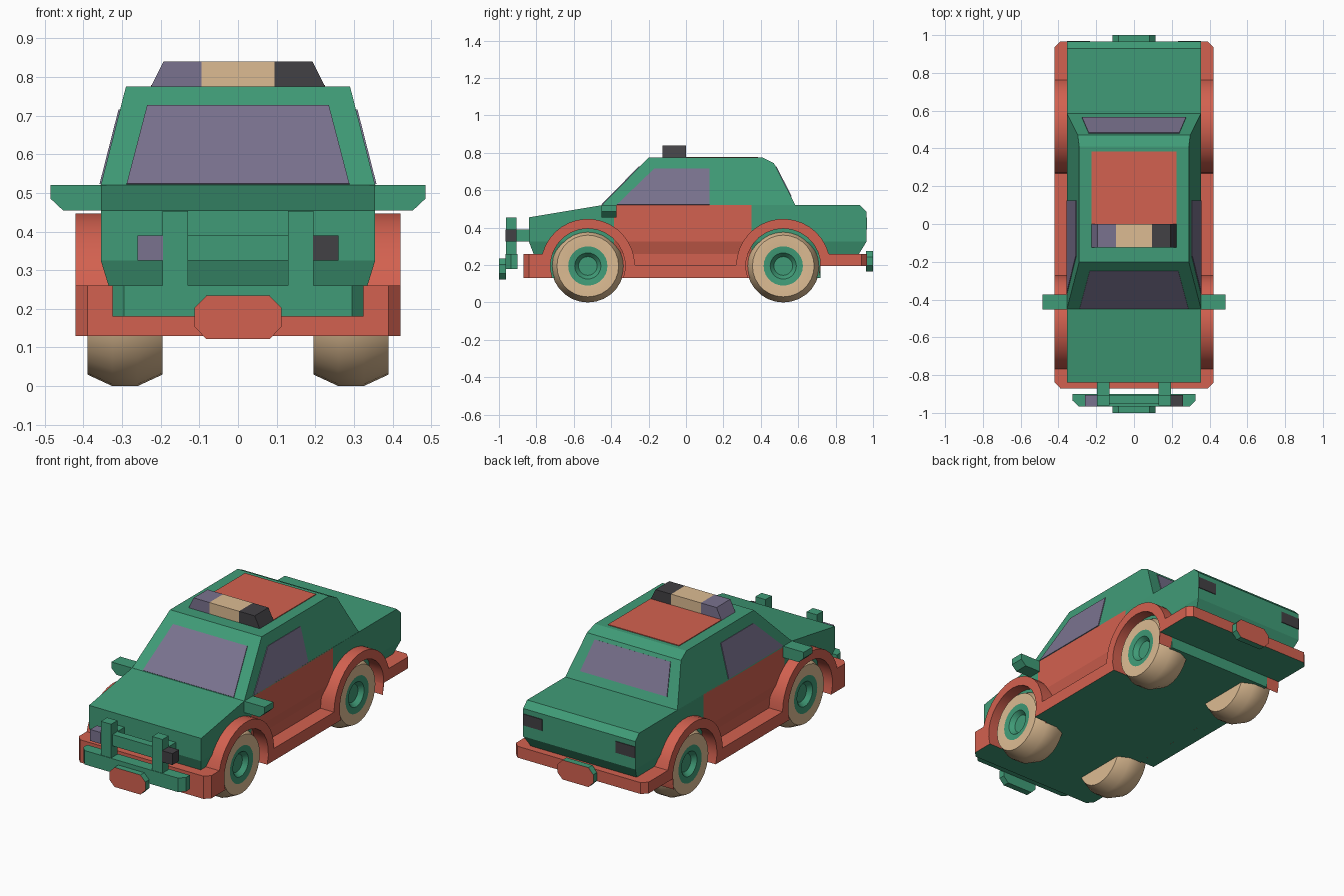
import bpy, bmesh, math
from mathutils import Vector

if "Cube" in bpy.data.objects:
    bpy.data.objects.remove(bpy.data.objects["Cube"])


def make_material(name, rgb):
    m = bpy.data.materials.new(name)
    m.diffuse_color = (*rgb, 1)
    m.use_nodes = True
    m.node_tree.nodes["Principled BSDF"].inputs["Base Color"].default_value = m.diffuse_color
    return m


GREEN = make_material("green paint", (0.051, 0.33, 0.185))
RED = make_material("red paint", (0.65, 0.12, 0.08))
TAN = make_material("tan", (0.72, 0.50, 0.29))
PURPLE = make_material("purple glass", (0.195, 0.17, 0.275))
BLACK = make_material("dark grey", (0.055, 0.052, 0.058))


def finish(name, bm, mats, rule=None, smooth=None):
    bmesh.ops.recalc_face_normals(bm, faces=bm.faces)
    bm.normal_update()
    if rule:
        for f in bm.faces:
            f.material_index = int(rule(f.calc_center_median(), f.normal))
    me = bpy.data.meshes.new(name)
    bm.to_mesh(me)
    bm.free()
    for m in mats:
        me.materials.append(m)
    ob = bpy.data.objects.new(name, me)
    bpy.context.collection.objects.link(ob)
    if smooth:
        bpy.ops.object.select_all(action='DESELECT')
        ob.select_set(True)
        bpy.context.view_layer.objects.active = ob
        bpy.ops.object.shade_smooth_by_angle(angle=math.radians(smooth))
    return ob


def prism_bm(pts, axis, lo, hi):
    """Extrude a 2D outline along one axis."""
    place = {'X': lambda a, b, t: (t, a, b),
             'Y': lambda a, b, t: (a, t, b),
             'Z': lambda a, b, t: (a, b, t)}[axis]
    bm = bmesh.new()
    face = bm.faces.new([bm.verts.new(place(a, b, lo)) for a, b in pts])
    ext = bmesh.ops.extrude_face_region(bm, geom=[face], use_keep_orig=True)
    move = Vector(place(0, 0, hi - lo))
    bmesh.ops.translate(bm, vec=move, verts=[v for v in ext['geom'] if isinstance(v, bmesh.types.BMVert)])
    return bm


def prism(name, pts, axis, lo, hi, mats, rule=None, smooth=None):
    return finish(name, prism_bm(pts, axis, lo, hi), mats, rule, smooth)


def box(name, x, y, z, mat):
    return prism(name, [(x[0], y[0]), (x[1], y[0]), (x[1], y[1]), (x[0], y[1])], 'Z', *z, [mat])


def plate(name, pts, out, mat, t=0.004):
    """Thin painted panel lying on a surface, raised along 'out'."""
    bm = bmesh.new()
    off = Vector(out).normalized() * t
    lo = [bm.verts.new(Vector(p) - off * 0.5) for p in pts]
    hi = [bm.verts.new(Vector(p) + off) for p in pts]
    bm.faces.new(lo)
    bm.faces.new(hi)
    n = len(pts)
    for i in range(n):
        bm.faces.new((lo[i], lo[(i + 1) % n], hi[(i + 1) % n], hi[i]))
    return finish(name, bm, [mat])


def mirrored(pts):
    """Complete a right-hand half outline across x = 0."""
    return pts + [(-x, v) for x, v in reversed(pts)]


# Lower body: side outline, narrowed below the waist, with red doors
bm = prism_bm([(-0.84, 0.455), (-0.45, 0.52), (0.93, 0.52), (0.965, 0.485), (0.965, 0.325),
               (0.925, 0.26), (0.925, 0.195), (0.72, 0.195), (0.72, 0.13), (-0.815, 0.13),
               (-0.815, 0.26), (-0.84, 0.325)], 'X', -0.355, 0.355)
for co, no in (((0, 0, 0.325), (0, 0, 1)), ((0, 0, 0.26), (0, 0, 1)),
               ((0, -0.385, 0), (0, 1, 0)), ((0, 0.35, 0), (0, 1, 0))):
    bmesh.ops.bisect_plane(bm, geom=bm.verts[:] + bm.edges[:] + bm.faces[:], plane_co=co, plane_no=no)
for v in bm.verts:
    if v.co.z < 0.3:
        v.co.x *= 0.335 / 0.355
finish("lower_body", bm, [GREEN, RED],
       lambda c, n: abs(n.x) > 0.7 and -0.385 < c.y < 0.35)


# Cabin tapering toward the roof
def cabin_x(z):
    return 0.355 - 0.065 * (z - 0.52) / 0.255


bm = prism_bm([(-0.45, 0.515), (-0.45, 0.52), (-0.2, 0.775), (0.41, 0.775), (0.47, 0.745),
               (0.585, 0.52), (0.585, 0.515)], 'X', -1, 1)
for v in bm.verts:
    v.co.x *= min(0.355, cabin_x(v.co.z))
finish("cabin", bm, [GREEN])


# Windows and roof panel
def screen_y(z):
    return -0.45 + 0.25 * (z - 0.52) / 0.255


def rear_y(z):
    return 0.585 - 0.115 * (z - 0.52) / 0.225


plate("windscreen", [(-0.288, screen_y(0.522), 0.522), (0.288, screen_y(0.522), 0.522),
                     (0.235, screen_y(0.725), 0.725), (-0.235, screen_y(0.725), 0.725)],
      (0, -0.255, 0.25), PURPLE)
plate("rear_window", [(-0.275, rear_y(0.565), 0.565), (0.275, rear_y(0.565), 0.565),
                      (0.24, rear_y(0.725), 0.725), (-0.24, rear_y(0.725), 0.725)],
      (0, 0.225, 0.115), PURPLE)
for s, side in ((-1, "left"), (1, "right")):
    plate(side + "_side_window", [(s * cabin_x(z), y, z) for y, z in
          ((-0.37, 0.522), (-0.17, 0.715), (0.125, 0.715), (0.125, 0.522))],
          (s * 0.255, 0, 0.065), PURPLE)
plate("roof_panel", [(-0.225, 0, 0.775), (0.225, 0, 0.775), (0.225, 0.385, 0.775),
                     (-0.225, 0.385, 0.775)], (0, 0, 1), RED)

# Roof light bar in three colours
prism("light_bar_left", [(-0.225, 0.77), (-0.225, 0.775), (-0.193, 0.84), (-0.094, 0.84), (-0.094, 0.77)],
      'Y', -0.125, 0, [PURPLE])
box("light_bar_middle", (-0.094, 0.094), (-0.125, 0), (0.77, 0.84), TAN)
prism("light_bar_right", [(0.225, 0.77), (0.225, 0.775), (0.193, 0.84), (0.094, 0.84), (0.094, 0.77)],
      'Y', -0.125, 0, [BLACK])

# Red skirt with wheel arches on each side; its underside is green
WZ, FRONT, REAR = 0.195, -0.525, 0.52


def arc(cy, r, a0, a1, n=16):
    return [(cy + r * math.cos(math.radians(a0 + (a1 - a0) * i / n)),
             WZ + r * math.sin(math.radians(a0 + (a1 - a0) * i / n))) for i in range(n + 1)]


def underside(c, n):
    return n.z < -0.9 and c.z < 0.21


skirt = ([(-0.80, 0.13)] + arc(FRONT, 0.2, 199, -19) + arc(REAR, 0.2, 199, -19)
         + [(0.72, 0.195), (0.92, 0.195), (0.92, 0.26)] + arc(REAR, 0.252, 15, 179)
         + arc(FRONT, 0.252, 1, 165) + [(-0.80, 0.26)])
for s, side in ((-1, "left"), (1, "right")):
    prism(side + "_skirt", skirt, 'X', s * 0.33, s * 0.42, [RED, GREEN], underside, 30)

# Bumpers with chamfered corners
prism("front_bumper", mirrored([(0.42, -0.80), (0.42, -0.84), (0.39, -0.87)]),
      'Z', 0.13, 0.26, [RED, GREEN], underside)
prism("rear_bumper", mirrored([(0.42, 0.92), (0.42, 0.937), (0.39, 0.967)]),
      'Z', 0.195, 0.26, [RED, GREEN], underside)


# Wheels: lathed tyre with a recessed green hub
def wheel(name, s, y):
    bm = bmesh.new()
    prof = [(0, 0.195), (0.165, 0.195), (0.195, 0.26), (0.195, 0.325), (0.165, 0.39),
            (0.105, 0.39), (0.07, 0.385), (0.05, 0.36), (0, 0.36)]
    vs = [bm.verts.new((s * x, 0, -r)) for r, x in prof]
    es = [bm.edges.new(p) for p in zip(vs, vs[1:])]
    bmesh.ops.spin(bm, geom=vs + es, cent=(0, 0, 0), axis=(1, 0, 0), angle=2 * math.pi, steps=28)
    bmesh.ops.remove_doubles(bm, verts=bm.verts, dist=0.0005)
    bmesh.ops.translate(bm, vec=(0, y, WZ), verts=bm.verts)
    finish(name, bm, [TAN, GREEN],
           lambda c, n: abs(c.x) > 0.34 and math.hypot(c.y - y, c.z - WZ) < 0.105, 25)


for s, side in ((-1, "left"), (1, "right")):
    wheel("front_%s_wheel" % side, s, FRONT)
    wheel("rear_%s_wheel" % side, s, REAR)
    # Wing mirror
    prism(side + "_mirror", [(s * x, z) for x, z in
          ((0.34, 0.455), (0.453, 0.455), (0.485, 0.485), (0.485, 0.52), (0.34, 0.52))],
          'Y', -0.452, -0.372, [GREEN])
    # Tail light
    plate(side + "_tail_light", [(s * 0.232, 0.965, 0.39), (s * 0.355, 0.965, 0.39),
                                 (s * 0.355, 0.965, 0.455), (s * 0.232, 0.965, 0.455)],
          (0, 1, 0), BLACK)
    # Bull bar post, arm and lamp
    px = sorted((s * 0.13, s * 0.195))
    box(side + "_bull_bar_post", px, (-0.962, -0.905), (0.18, 0.453), GREEN)
    box(side + "_bull_bar_arm", px, (-0.92, -0.83), (0.327, 0.39), GREEN)
    box(side + "_lamp", sorted((s * 0.194, s * 0.26)), (-0.965, -0.905), (0.325, 0.39),
        BLACK if s > 0 else PURPLE)

# Bull bar cross pieces
box("bull_bar_crossbar", (-0.14, 0.14), (-0.95, -0.905), (0.325, 0.39), GREEN)
prism("bull_bar_lower", mirrored([(0.325, -0.90), (0.325, -0.935), (0.295, -0.965)]),
      'Z', 0.18, 0.26, [GREEN])

# Octagonal plates, red on the outer face
for name, z0, z1, y0, y1 in (("front_plate", 0.122, 0.234, -1.0, -0.963),
                             ("rear_plate", 0.165, 0.276, 0.963, 1.0)):
    prism(name, mirrored([(0.082, z0), (0.113, z0 + 0.032), (0.113, z1 - 0.032), (0.082, z1)]),
          'Y', y0, y1, [GREEN, RED], lambda c, n: abs(n.y) > 0.9 and abs(c.y) > 0.99)
